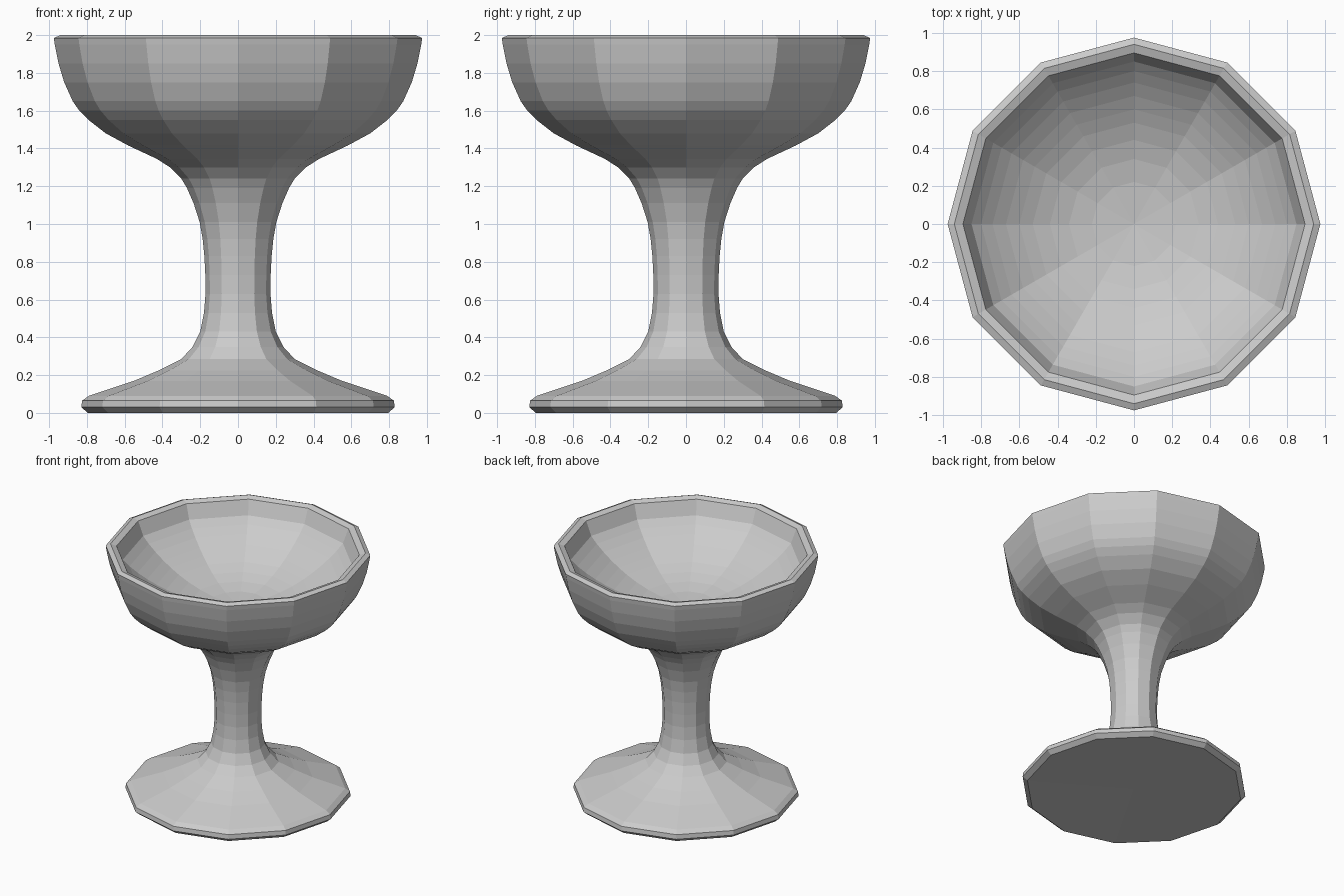
import bpy
import bmesh
from math import radians
from mathutils import Vector

default = bpy.data.objects.get("Cube")
if default:
    bpy.data.objects.remove(default, do_unlink=True)

SIDES = 12

grey = bpy.data.materials.new("plain grey")
grey.use_nodes = True
colour = (0.6, 0.6, 0.6, 1)
grey.diffuse_color = colour
grey.node_tree.nodes["Principled BSDF"].inputs["Base Color"].default_value = colour

# Half profile (radius, height), from the underside up and over the rim
foot = [(0, .01), (.795, 0), (.83, .03), (.825, .065), (.79, .09), (.7, .12)]
flare = [(.55, .17), (.42, .225), (.3, .285), (.24, .35), (.2, .43)]
stem = [(.18, .53), (.172, .63), (.173, .73), (.178, .83), (.187, .92), (.203, 1.01),
        (.235, 1.11), (.27, 1.19), (.3, 1.24)]
bowl_outside = [(.36, 1.3), (.43, 1.345), (.58, 1.415), (.7, 1.48), (.79, 1.55),
                (.84, 1.6), (.875, 1.65), (.92, 1.75), (.95, 1.85), (.97, 1.95)]
rim = [(.975, 1.985), (.94, 2), (.895, 1.985)]
bowl_inside = [(.85, 1.875), (.8, 1.825), (.74, 1.775), (.67, 1.725), (.6, 1.683),
               (.53, 1.646), (.44, 1.608), (.34, 1.576), (.22, 1.551), (0, 1.53)]


def lathe(name, profile, material):
    """Spin a half profile round the z axis into a faceted solid."""
    bm = bmesh.new()
    verts = [bm.verts.new((r, 0, z)) for r, z in profile]
    edges = [bm.edges.new(pair) for pair in zip(verts, verts[1:])]
    bmesh.ops.spin(bm, geom=verts + edges, cent=Vector(), axis=Vector((0, 0, 1)),
                   angle=radians(360), steps=SIDES, use_merge=False)
    bmesh.ops.remove_doubles(bm, verts=bm.verts, dist=0.0005)
    bmesh.ops.recalc_face_normals(bm, faces=bm.faces)
    mesh = bpy.data.meshes.new(name)
    bm.to_mesh(mesh)
    bm.free()
    mesh.materials.append(material)
    obj = bpy.data.objects.new(name, mesh)
    bpy.context.collection.objects.link(obj)
    return obj


lathe("goblet", foot + flare + stem + bowl_outside + rim + bowl_inside, grey)
